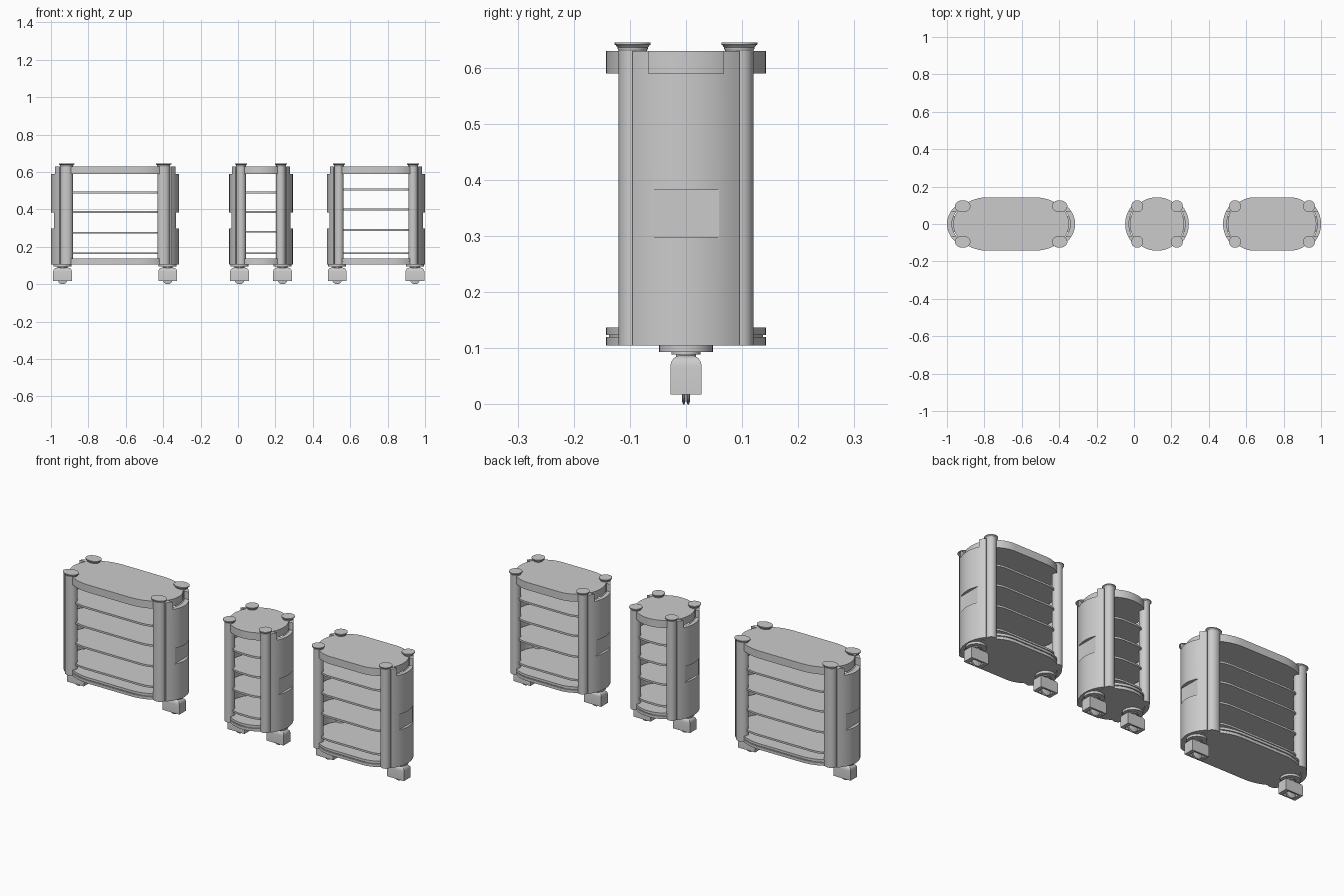
import bpy, bmesh
from math import sin, cos, pi, asin

if "Cube" in bpy.data.objects:
    bpy.data.objects.remove(bpy.data.objects["Cube"])


def finish(name, bm):
    bmesh.ops.recalc_face_normals(bm, faces=bm.faces)
    me = bpy.data.meshes.new(name)
    bm.to_mesh(me)
    bm.free()
    ob = bpy.data.objects.new(name, me)
    bpy.context.collection.objects.link(ob)
    return ob


def prism(name, pts, z0, z1):
    bm = bmesh.new()
    f = bm.faces.new([bm.verts.new((x, y, z0)) for x, y in pts])
    ext = bmesh.ops.extrude_face_region(bm, geom=[f])["geom"]
    vs = [g for g in ext if isinstance(g, bmesh.types.BMVert)]
    bmesh.ops.translate(bm, verts=vs, vec=(0, 0, z1 - z0))
    return finish(name, bm)


def lathe(name, prof, x, y, sx=1, n=32):
    bm = bmesh.new()
    rings = [[bm.verts.new((x + sx * r * cos(2 * pi * i / n), y + r * sin(2 * pi * i / n), z))
              for i in range(n)] for r, z in prof]
    for a, b in zip(rings, rings[1:]):
        for i in range(n):
            j = (i + 1) % n
            bm.faces.new((a[i], a[j], b[j], b[i]))
    bm.faces.new(rings[0])
    bm.faces.new(rings[-1])
    return finish(name, bm)


def box(name, x0, x1, y0, y1, z0, z1):
    x0, x1 = min(x0, x1), max(x0, x1)
    return prism(name, [(x0, y0), (x1, y0), (x1, y1), (x0, y1)], z0, z1)


def cut(ob, cutter):
    cutter.hide_render = True
    m = ob.modifiers.new("cut", "BOOLEAN")
    m.operation, m.solver, m.object = "DIFFERENCE", "EXACT", cutter
    bpy.context.view_layer.objects.active = ob
    bpy.ops.object.modifier_apply(modifier=m.name)
    bpy.data.objects.remove(cutter)


def stadium(cx, half, r, s, n=24):
    pts = []
    for side in (1, -1):
        for i in range(n + 1):
            a = -pi / 2 + pi * i / n
            pts.append((cx + s * side * (half - r + r * cos(a)), side * r * sin(a)))
    return pts


def caster(name, x):
    # swivel plate and neck
    lathe(name + "_mount", [(.018, .084), (.018, .089), (.026, .089), (.026, .093),
                            (.048, .093), (.048, .105)], x, 0)
    # rounded hood, hollow underneath
    hood = box(name + "_hood", x - .05, x + .05, -.028, .028, .018, .088)
    bm = bmesh.new()
    bm.from_mesh(hood.data)
    top = [e for e in bm.edges if all(v.co.z > .08 for v in e.verts)]
    bmesh.ops.bevel(bm, geom=top, offset=.02, segments=4, profile=.5, affect="EDGES")
    bm.to_mesh(hood.data)
    bm.free()
    cut(hood, box("cutter", x - .03, x + .03, -.02, .02, 0, .06))
    # twin wheel discs
    for y in (-.004, .004):
        w = lathe(name + "_wheel", [(.022, -.003), (.027, -.001), (.027, .001), (.022, .003)], 0, 0)
        w.rotation_euler = (pi / 2, 0, 0)
        w.location = (x, y, .027)


def cart(name, cx, half, s, caster_off, shelves):
    # top and bottom decks
    prism(name + "_top_deck", stadium(cx, half - .025, .143, s), .59, .63)
    prism(name + "_base_deck", stadium(cx, half - .025, .143, s), .105, .12)
    prism(name + "_base_core", stadium(cx, half - .031, .137, s), .119, .125)
    prism(name + "_base_rim", stadium(cx, half - .025, .143, s), .124, .137)
    # thin shelves
    for z in shelves:
        prism(name + "_shelf", stadium(cx, half - .026, .115, s), z - .005, z + .005)
    for sx in (-1, 1):
        # curved end panel with top notch and label pocket
        R, r, n = .15, .13, 16
        amax = asin(.095 / R)
        ang = [-amax + 2 * amax * i / n for i in range(n + 1)]
        pts = [(cx + s * sx * (half - R + R * cos(a)), R * sin(a)) for a in ang]
        pts += [(cx + s * sx * (half - R + r * cos(a)), r * sin(a)) for a in reversed(ang)]
        panel = prism(name + "_end_panel", pts, .105, .63)
        X = lambda d: cx + s * sx * (half + d)
        cut(panel, box("cutter", X(-.08), X(.05), -.067, .067, .59, .7))
        cut(panel, box("cutter", X(-.014), X(.05), -.059, .059, .298, .382))
        # corner posts and flared caps
        for sy in (-1, 1):
            px, py = cx + s * sx * (half - .064), sy * .095
            lathe(name + "_post", [(.025, .105), (.025, .632)], px, py, s)
            lathe(name + "_post_cap", [(.025, .63), (.027, .634), (.027, .636), (.030, .640),
                                       (.032, .641), (.032, .645)], px, py, s)
        caster(name + "_caster", cx + sx * caster_off)


cart("long_cart", -.657, .2625, 1.305, .281, (.165, .275, .385, .49))
cart("narrow_cart", .123, .17, 1, .115, (.165, .28, .385, .49))
cart("medium_cart", .738, .262, 1, .208, (.165, .29, .40, .505))

# smooth curved faces, keep hard edges
bpy.ops.object.select_all(action="SELECT")
bpy.context.view_layer.objects.active = bpy.context.selected_objects[0]
bpy.ops.object.shade_smooth_by_angle(angle=.6)
